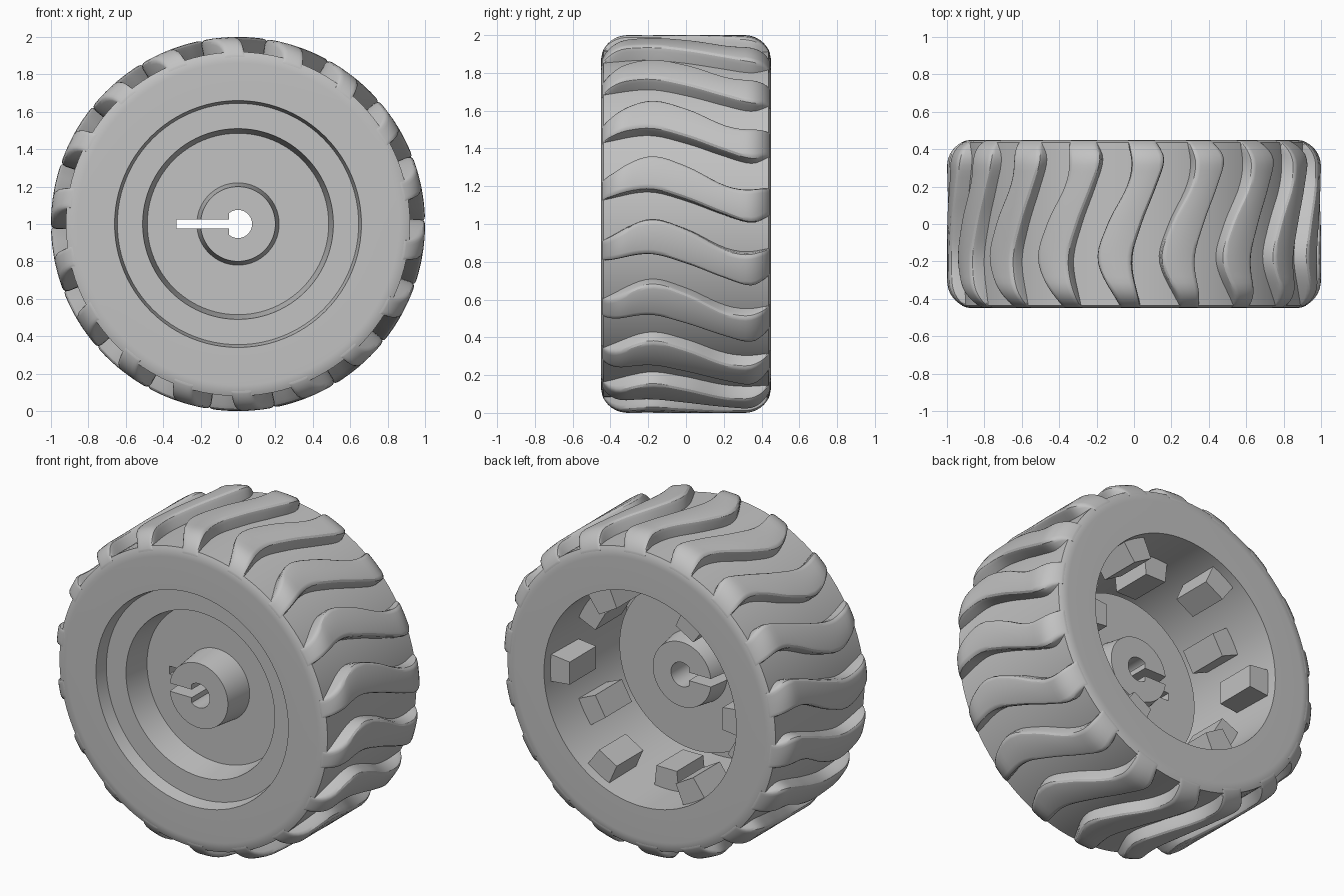
import bpy
import bmesh
from math import sin, cos, pi, radians, sqrt, hypot

if "Cube" in bpy.data.objects:
    bpy.data.objects.remove(bpy.data.objects["Cube"])

AXLE_Z = 1.0
CORNER_Y, CORNER_R, CORNER = 0.31, 0.86, 0.14   # rounded tyre shoulder
CARCASS_R, TREAD_BASE, TREAD_END = 0.92, 0.89, 0.446
PROUD = 0.003                                   # tread ends just cover the shoulder
HOLE_R, HOLE_FLAT = 0.075, -0.048
TREADS = 18

grey = bpy.data.materials.new("plain grey")
grey.use_nodes = True
grey.diffuse_color = (0.54, 0.54, 0.54, 1)
grey.node_tree.nodes["Principled BSDF"].inputs["Base Color"].default_value = (0.54, 0.54, 0.54, 1)


def polar(r, angle, y):
    return (r * cos(angle), y, AXLE_Z + r * sin(angle))


def finish(bm, name):
    bmesh.ops.recalc_face_normals(bm, faces=bm.faces)
    mesh = bpy.data.meshes.new(name)
    bm.to_mesh(mesh)
    bm.free()
    mesh.materials.append(grey)
    obj = bpy.data.objects.new(name, mesh)
    bpy.context.collection.objects.link(obj)
    return obj


def smooth(obj):
    bpy.ops.object.select_all(action="DESELECT")
    obj.select_set(True)
    bpy.context.view_layer.objects.active = obj
    bpy.ops.object.shade_smooth_by_angle(angle=radians(30))


def bridge(bm, a, b):
    for i in range(len(a)):
        j = (i + 1) % len(a)
        bm.faces.new((a[i], a[j], b[j], b[i]))


def lathe(profile, name, steps=96):
    bm = bmesh.new()
    rings = [[bm.verts.new(polar(r, 2 * pi * s / steps, y)) for r, y in profile]
             for s in range(steps)]
    for s in range(steps):
        bridge(bm, rings[s], rings[(s + 1) % steps])
    return finish(bm, name)


def crown_radius(y):
    # Tread crown: flat across the middle, rounded at the shoulders
    over = max(0, abs(y) - CORNER_Y)
    return CORNER_R - PROUD + sqrt((CORNER + PROUD) ** 2 - over ** 2)


def interpolate(points, y):
    # Smooth cubic path through (y, degrees) points
    n = len(points)
    k = max(i for i in range(n - 1) if points[i][0] <= y or i == 0)

    def slope(i):
        a, b = points[max(i - 1, 0)], points[min(i + 1, n - 1)]
        return (b[1] - a[1]) / (b[0] - a[0])

    (y0, v0), (y1, v1) = points[k], points[k + 1]
    h = y1 - y0
    t = (y - y0) / h
    return ((2 * t**3 - 3 * t**2 + 1) * v0 + (t**3 - 2 * t**2 + t) * h * slope(k)
            + (3 * t**2 - 2 * t**3) * v1 + (t**3 - t**2) * h * slope(k + 1))


# Wheel body: hub, dished disc, stepped rim and tyre carcass in one section
arc = []
for i in range(6):
    r = CORNER_R + (CARCASS_R - CORNER_R) * i / 5
    arc.append((r, CORNER_Y + sqrt(CORNER ** 2 - (r - CORNER_R) ** 2)))
front = [(HOLE_R, -0.385), (0.20, -0.385), (0.22, -0.20), (0.485, -0.20),
         (0.51, -0.37), (0.645, -0.37), (0.66, -0.45)]
back = [(0.66, 0.45), (0.64, -0.32), (0.54, -0.32), (0.52, -0.09),
        (0.22, -0.09), (0.20, 0.04), (HOLE_R, 0.04)]
wheel = lathe(front + [(r, -y) for r, y in arc] + arc[::-1] + back, "wheel_body")

# Flat on the keyed side of the axle hole
for v in wheel.data.vertices:
    if hypot(v.co.x, v.co.z - AXLE_Z) < HOLE_R + 0.01:
        v.co.x = max(v.co.x, HOLE_FLAT)

# Keyway slot cut through the hub and disc
bpy.ops.mesh.primitive_cube_add(size=1, location=(-0.175, 0, AXLE_Z))
slot = bpy.context.object
slot.name = "keyway_cutter"
slot.scale = (0.31, 1.2, 0.05)
slot.hide_render = True
bpy.context.view_layer.update()
cut = wheel.modifiers.new("keyway", "BOOLEAN")
cut.operation = "DIFFERENCE"
cut.solver = "EXACT"
cut.object = slot
bpy.context.view_layer.objects.active = wheel
bpy.ops.object.modifier_apply(modifier=cut.name)
bpy.data.objects.remove(slot)
smooth(wheel)

# Wavy tread bars: upper and lower edges as (y, degrees) paths
upper = [(-0.446, 14.4), (-0.2, 21.5), (0, 18.4), (0.2, 12.3), (0.32, 10.8), (0.446, 12)]
lower = [(-0.446, 7.8), (-0.2, 10.6), (0, 7.6), (0.2, 3.0), (0.35, 0.4), (0.446, 2.8)]
# Rounded bar section: (degrees in from the edge, drop below the crown)
lip = [(0, 0.03), (0.3, 0.012), (0.9, 0.003), (1.7, 0)]
bm = bmesh.new()
ROWS = 32
for n in range(TREADS):
    rows = []
    for k in range(ROWS + 1):
        y = -TREAD_END * cos(pi * k / ROWS)
        lo, hi = interpolate(lower, y), interpolate(upper, y)
        top = crown_radius(y)
        fade = (top - TREAD_BASE) / (1 - TREAD_BASE)   # lip flattens into the sidewall
        section = [(lo, TREAD_BASE)] + [(lo + d, top - s * fade) for d, s in lip]
        section += [((lo + hi) / 2, top)]
        section += [(hi - d, top - s * fade) for d, s in lip[::-1]] + [(hi, TREAD_BASE)]
        rows.append([bm.verts.new(polar(r, radians(a + n * 360 / TREADS), y))
                     for a, r in section])
    for a, b in zip(rows, rows[1:]):
        bridge(bm, a, b)
    bm.faces.new(rows[0])
    bm.faces.new(rows[-1])
smooth(finish(bm, "tread_bars"))

# Two staggered rows of blocks inside the open back
bm = bmesh.new()
for offset, y0, y1 in ((0, 0.13, 0.39), (30, -0.07, 0.19)):
    for n in range(6):
        mid = radians(offset + 60 * n)
        ends = []
        for y in (y0, y1):
            ends.append([bm.verts.new(polar(r, mid + side * w / r, y))
                         for r, side, w in ((0.53, -1, 0.07), (0.53, 1, 0.07),
                                            (0.67, 1, 0.085), (0.67, -1, 0.085))])
        bridge(bm, *ends)
        bm.faces.new(ends[0])
        bm.faces.new(ends[1])
finish(bm, "inner_blocks")
